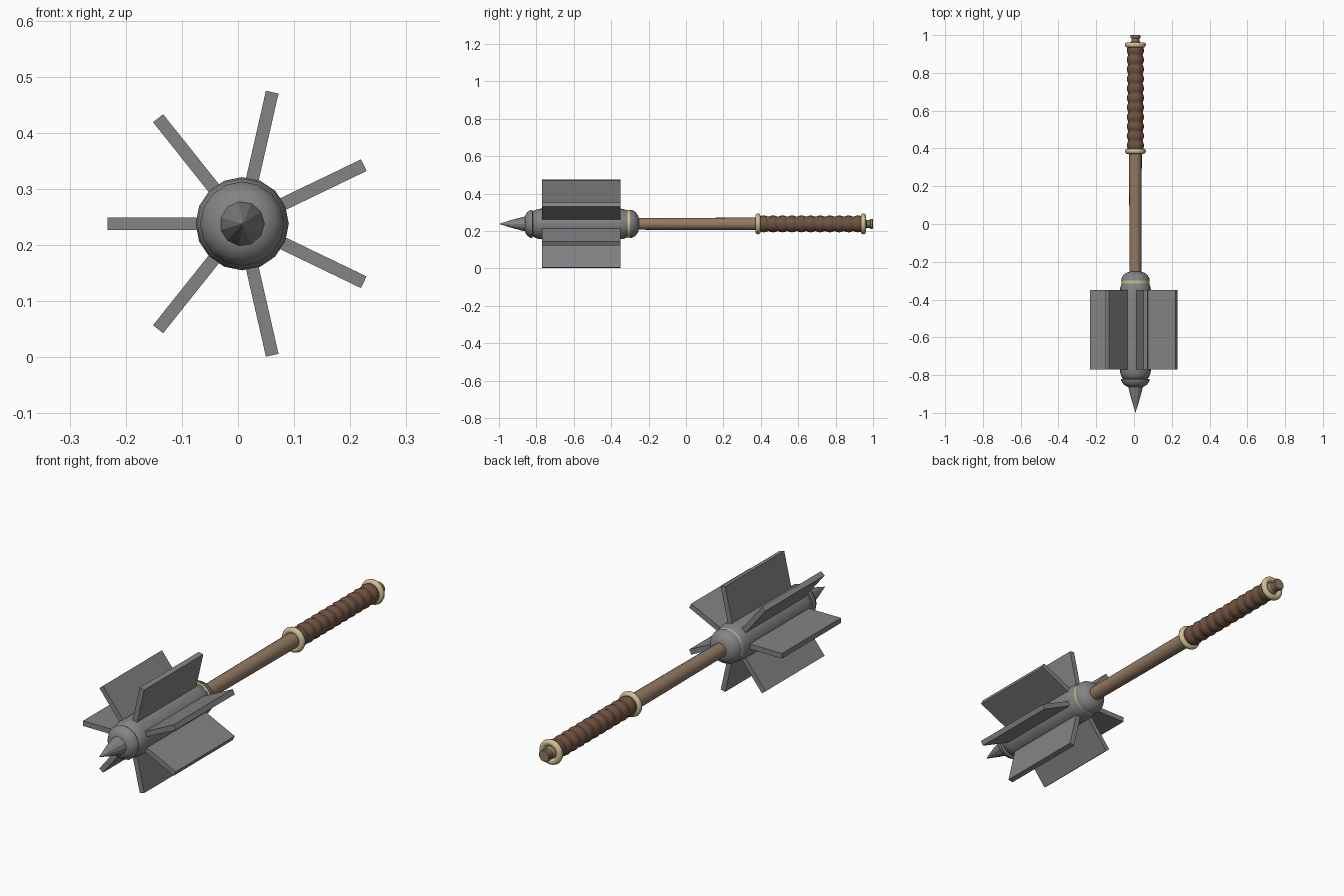
import bpy, bmesh, math
from mathutils import Matrix, Vector

CX, CZ = 0.0075, 0.238      # weapon axis, running along y

cube = bpy.data.objects.get("Cube")
if cube:
    bpy.data.objects.remove(cube, do_unlink=True)


def material(name, rgb):
    m = bpy.data.materials.new(name)
    m.use_nodes = True
    m.diffuse_color = (*rgb, 1)
    m.node_tree.nodes["Principled BSDF"].inputs["Base Color"].default_value = (*rgb, 1)
    return m


steel = material("grey steel", (0.23, 0.23, 0.24))
wood = material("light wood", (0.29, 0.195, 0.125))
leather = material("brown leather", (0.16, 0.085, 0.053))
brass = material("pale brass", (0.62, 0.52, 0.28))


def finish(bm, name, mat, smooth=None):
    bmesh.ops.recalc_face_normals(bm, faces=bm.faces)
    mesh = bpy.data.meshes.new(name)
    bm.to_mesh(mesh)
    bm.free()
    mesh.materials.append(mat)
    ob = bpy.data.objects.new(name, mesh)
    ob.location = (CX, 0, CZ)
    bpy.context.collection.objects.link(ob)
    if smooth:
        bpy.ops.object.select_all(action="DESELECT")
        ob.select_set(True)
        bpy.context.view_layer.objects.active = ob
        bpy.ops.object.shade_smooth_by_angle(angle=math.radians(smooth))
    return ob


def lathe(name, profile, mat, sides=16, smooth=40, closed=False):
    """Spin (y, radius) points round the weapon axis."""
    bm = bmesh.new()
    rings = []
    for y, r in profile:
        turns = [math.tau * i / sides for i in range(sides)]
        rings.append([bm.verts.new((r * math.cos(a), y, r * math.sin(a))) for a in turns])
    pairs = list(zip(rings, rings[1:]))
    if closed:
        pairs.append((rings[-1], rings[0]))
    else:
        bm.faces.new(rings[0])
        bm.faces.new(rings[-1])
    for a, b in pairs:
        for i in range(sides):
            j = (i + 1) % sides
            bm.faces.new((a[i], a[j], b[j], b[i]))
    bmesh.ops.remove_doubles(bm, verts=bm.verts, dist=0.00001)
    return finish(bm, name, mat, smooth)


# Head: spike, front collar, barrel and rear dome
lathe("spike", [(-1, 0), (-0.93, 0.022), (-0.87, 0.038), (-0.835, 0.045)], steel, sides=11, smooth=30)
lathe("front_collar", [(-0.862, 0.042), (-0.85, 0.062), (-0.83, 0.075), (-0.822, 0.075), (-0.815, 0.05)],
      steel)
lathe("head_barrel", [(-0.825, 0.055), (-0.815, 0.07), (-0.79, 0.08), (-0.765, 0.083),
                      (-0.36, 0.083), (-0.335, 0.08), (-0.312, 0.072), (-0.305, 0.05)], steel)
lathe("head_band", [(-0.314, 0.074), (-0.297, 0.074)], brass)
lathe("rear_dome", [(-0.3, 0.076), (-0.288, 0.074), (-0.27, 0.064), (-0.258, 0.048), (-0.252, 0.03)], steel)

# Seven flat flanges around the barrel
for k in range(7):
    bm = bmesh.new()
    bmesh.ops.create_cube(bm, size=1)
    bmesh.ops.scale(bm, vec=Vector((0.18, 0.42, 0.023)), verts=bm.verts)
    bmesh.ops.translate(bm, vec=Vector((0.1505, -0.56, 0)), verts=bm.verts)
    turn = Matrix.Rotation(math.pi + math.tau * k / 7, 3, "Y")
    bmesh.ops.rotate(bm, cent=(0, 0, 0), matrix=turn, verts=bm.verts)
    finish(bm, f"flange_{k + 1}", steel)

# Handle
lathe("shaft", [(-0.27, 0.031), (0.4, 0.034)], wood)

# Leather wrap with rounded ridges
RIDGES, STEPS, START, LENGTH = 11, 6, 0.39, 0.555
wrap = []
for i in range(RIDGES * STEPS + 1):
    t = i / STEPS
    wrap.append((START + LENGTH * t / RIDGES, 0.038 + 0.007 * abs(math.sin(math.pi * t))))
lathe("grip_wrap", wrap, leather, smooth=60)

# Brass rings at both ends of the grip
for name, y in (("grip_ring_front", 0.385), ("grip_ring_rear", 0.948)):
    tube = [math.tau * i / 10 for i in range(10)]
    lathe(name, [(y + 0.014 * math.sin(a), 0.042 + 0.014 * math.cos(a)) for a in tube],
          brass, sides=24, smooth=60, closed=True)

# Turned wooden end knob
lathe("end_knob", [(0.93, 0.03), (0.962, 0.026), (0.967, 0.021), (0.983, 0.021),
                   (0.986, 0.027), (0.997, 0.027), (1, 0.024)], wood)
